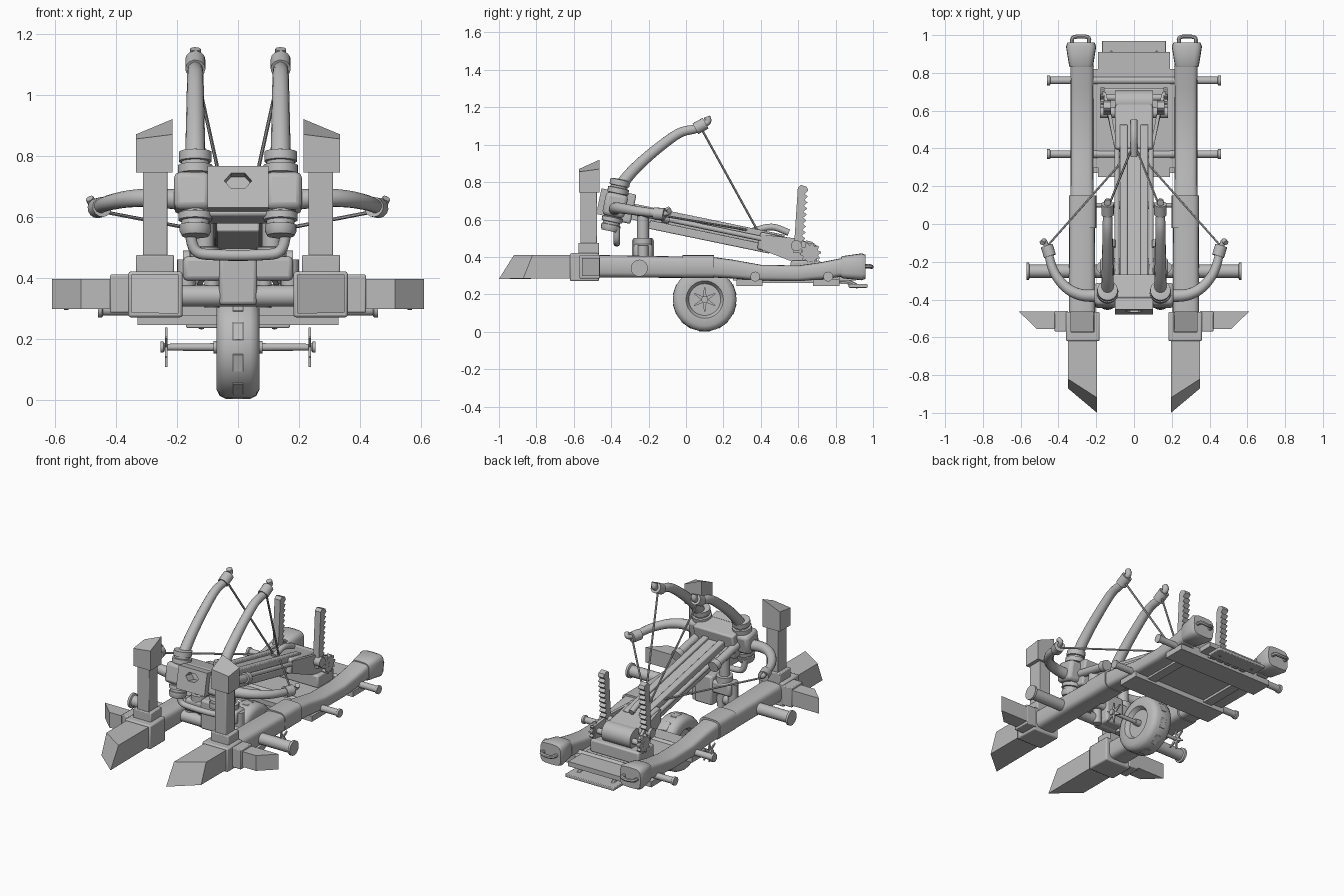
import bpy, bmesh, math
from mathutils import Vector, Matrix

if "Cube" in bpy.data.objects:
    bpy.data.objects.remove(bpy.data.objects["Cube"])

MAT = bpy.data.materials.new("plain grey")
MAT.diffuse_color = (0.5, 0.5, 0.5, 1)
MAT.use_nodes = True
MAT.node_tree.nodes["Principled BSDF"].inputs["Base Color"].default_value = MAT.diffuse_color
SIDES = (1, -1)


def make(name, verts, faces, smooth=True, bevel=0):
    bm = bmesh.new()
    vs = [bm.verts.new(v) for v in verts]
    for f in faces:
        bm.faces.new([vs[i] for i in f])
    bmesh.ops.recalc_face_normals(bm, faces=bm.faces)
    me = bpy.data.meshes.new(name)
    bm.to_mesh(me)
    bm.free()
    ob = bpy.data.objects.new(name, me)
    bpy.context.collection.objects.link(ob)
    me.materials.append(MAT)
    if bevel:
        b = ob.modifiers.new("bevel", 'BEVEL')
        b.width = bevel
        b.segments = 2
    if smooth:
        bpy.context.view_layer.objects.active = ob
        ob.select_set(True)
        bpy.ops.object.shade_smooth_by_angle(angle=math.radians(40))
        ob.select_set(False)
    return ob


def rings(name, loops, **kw):
    """Skin a list of equal-length vertex loops, with end caps."""
    n = len(loops[0])
    faces = [(i * n + j, i * n + (j + 1) % n, (i + 1) * n + (j + 1) % n, (i + 1) * n + j)
             for i in range(len(loops) - 1) for j in range(n)]
    faces += [tuple(range(n)), tuple(range((len(loops) - 1) * n, len(loops) * n))]
    return make(name, [v for l in loops for v in l], faces, **kw)


def box(name, x, y, z, bevel=0, M=None):
    loops = [[Vector((a, b, c)) for a, b in ((x[0], y[0]), (x[1], y[0]), (x[1], y[1]), (x[0], y[1]))] for c in z]
    if M:
        loops = [[M @ v for v in l] for l in loops]
    return rings(name, loops, smooth=bevel > 0, bevel=bevel)


def tube(name, pts, radii, n=14, M=None):
    pts = [Vector(p) for p in pts]
    if M:
        pts = [M @ p for p in pts]
    if not isinstance(radii, (list, tuple)):
        radii = [radii] * len(pts)
    loops, up = [], None
    for i, p in enumerate(pts):
        d = (pts[min(i + 1, len(pts) - 1)] - pts[max(i - 1, 0)]).normalized()
        if up is None:
            up = d.orthogonal().normalized()
        up = (up - d * up.dot(d)).normalized()
        w = d.cross(up)
        loops.append([p + radii[i] * (math.cos(t) * up + math.sin(t) * w)
                      for t in (2 * math.pi * k / n for k in range(n))])
    return rings(name, loops)


def curved(pts, steps=5):
    """Catmull-Rom smoothing of a few path points."""
    P = [Vector(p) for p in pts]
    P = [2 * P[0] - P[1]] + P + [2 * P[-1] - P[-2]]
    out = []
    for i in range(1, len(P) - 2):
        a, b, c, d = P[i - 1:i + 3]
        for k in range(steps):
            t = k / steps
            out.append(0.5 * (2 * b + (c - a) * t + (2 * a - 5 * b + 4 * c - d) * t * t + (3 * b - a - 3 * c + d) * t ** 3))
    return out + [P[-2]]


def beam(name, xc, secs, n=20):
    """Rounded-square log along y: sections (y, z centre, half width, half height)."""
    def sq(c):
        return math.copysign(abs(c) ** 0.5, c)
    return rings(name, [[Vector((xc + hw * sq(math.cos(t)), y, zc + hh * sq(math.sin(t))))
                         for t in (2 * math.pi * k / n for k in range(n))] for y, zc, hw, hh in secs])


# Base frame, built for both sides
for s in SIDES:
    X = lambda a, b: tuple(sorted((s * a, s * b)))
    rings("front_spike", [[(s * .195, -.6, .285), (s * .35, -.6, .285), (s * .35, -.6, .41), (s * .195, -.6, .41)],
                          [(s * .195, -1, .282), (s * .35, -.87, .285), (s * .35, -.82, .41), (s * .195, -.92, .41)]], smooth=False)
    box("corner_block", X(.182, .36), (-.62, -.465), (.27, .42), .008)
    beam("front_rail", s * .275, [(-.47, .35, .07, .06), (0, .345, .068, .057)])
    beam("rail_collar", s * .272, [(-.02, .348, .073, .062), (.15, .348, .073, .062)])
    beam("rear_rail", s * .275, [(.14, .345, .062, .055), (.25, .335, .06, .05), (.4, .315, .06, .043),
                                 (.6, .312, .06, .042), (.72, .325, .06, .046), (.84, .345, .062, .05)])
    beam("rail_end_cap", s * .28, [(.83, .345, .06, .055), (.84, .345, .064, .06), (.94, .347, .08, .072), (.96, .347, .072, .064)])
    tube("rear_handle", curved([(s * .24, .94, .35), (s * .24, .985, .35), (s * .28, .992, .345),
                                (s * .325, .985, .35), (s * .325, .94, .35)], 4), .011, 8)
    # Upright stake
    box("stake_base", X(.21, .335), (-.575, -.465), (.41, .475), .005)
    box("stake_post", X(.232, .312), (-.565, -.475), (.46, .755), .004)
    corners = [(.215, -.572), (.335, -.572), (.335, -.462), (.215, -.462)]
    rings("stake_head", [[(s * x, y, .745) for x, y in corners],
                         [(s * x, y, z) for (x, y), z in zip(corners, (.87, .855, .87, .92))]], smooth=False)
    # Outward stake
    box("side_collar", X(.35, .42), (-.57, -.46), (.285, .41), .005)
    rings("side_spike", [[(s * x, y, z) for x, y in ((.4, -.555), (.515, -.555), (.61, -.463), (.4, -.463))]
                         for z in (.298, .395)], smooth=False)

# Cross bars with flared ends
for y, z, r, w in ((-.25, .34, .035, .57), (.37, .295, .02, .46), (.76, .295, .02, .46)):
    e = r * 1.3
    tube("cross_bar", [(-w, y, z), (-w + .014, y, z), (-w + .018, y, z), (w - .018, y, z), (w - .014, y, z), (w, y, z)],
         [e, e, r, r, e, e], 18)

# Rear deck
box("deck", (-.19, .19), (.25, .91), (.275, .305))
box("rear_step", (-.17, .17), (.87, .97), (.235, .255), .004)
for s in SIDES:
    tube("step_bracket", curved([(s * .12, .8, .27), (s * .12, .87, .265), (s * .12, .92, .24)], 4), .012, 8)
for y in (.34, .75):
    box("deck_plank", (-.33, .33), (y - .07, y + .07), (.245, .28))
for s in SIDES:
    box("deck_edge", tuple(sorted((s * .18, s * .24))), (.3, .82), (.26, .3))
for i in range(5):
    box("deck_slat", (-.13 + i * .055, -.09 + i * .055), (.83, .87), (.255, .28))

# Wheel and axle
wc = Vector((0, .1, .172))


def spin(name, prof, n=32):
    rings(name, [[wc + Vector((x, r * math.cos(2 * math.pi * k / n), r * math.sin(2 * math.pi * k / n)))
                  for k in range(n)] for x, r in prof])


spin("wheel", [(-.045, .085), (-.055, .09), (-.07, .1), (-.07, .14), (-.06, .16), (-.04, .17), (.04, .17),
               (.06, .16), (.07, .14), (.07, .1), (.055, .09), (.045, .085)])
spin("axle", [(-.255, .018), (-.245, .018), (-.24, .011), (-.08, .013), (-.08, .02), (.08, .02), (.08, .013),
              (.24, .011), (.245, .018), (.255, .018)], 12)
for k in range(10):
    M = Matrix.Translation(wc) @ Matrix.Rotation(k * math.pi / 5, 4, 'X')
    box("tread_block", (-.018, .018), (-.03, .03), (.15, .1705), .002, M)
for s in SIDES:
    for k in range(6):
        M = Matrix.Translation(wc) @ Matrix.Rotation(k * math.pi / 3, 4, 'X')
        rings("hub_spoke", [[M @ Vector((s * x, y, z)) for y, z in ((-.012, 0), (.012, 0), (.003, .065), (-.003, .065))]
                            for x in (.231, .239)], smooth=False)

# Stand under the bow
box("stand_beam", (-.18, .18), (-.28, -.18), (.39, .47), .015)
box("stand_core", (-.062, .062), (-.29, -.17), (.31, .495), .012)
for s in SIDES:
    tube("stand_post", [(s * .11, -.23, .44), (s * .11, -.23, .5), (s * .11, -.23, .502), (s * .11, -.23, .64)], [.05, .05, .032, .032])
    tube("stand_foot", [(s * .085, -.23, .3), (s * .085, -.23, .42)], .025)
    tube("stand_rod", [(s * .17, -.23, .34), (s * .17, -.23, .46)], .03)
tube("front_pipe", curved([(-.16, -.37, .56), (-.14, -.37, .49), (-.08, -.37, .475), (.08, -.37, .475),
                           (.14, -.37, .49), (.16, -.37, .56)]), .018)

# Tilted stock: local y runs along it, local z is up
T = Matrix.Translation((0, -.38, .67)) @ Matrix.Rotation(math.radians(-11.7), 4, 'X')
box("stock_lower", (-.07, .07), (.2, .86), (-.08, -.035), .006, T)
box("stock_middle", (-.035, .035), (0, .95), (-.05, .02), 0, T)
for s in SIDES:
    X = lambda a, b: tuple(sorted((s * a, s * b)))
    box("stock_rail", X(.035, .075), (.06, .92), (-.01, .035), .005, T)
    tube("stock_rod", [(s * .09, .05, -.01), (s * .09, .85, -.01)], .014, 10, T)
    tube("rod_clamp", [(s * .13, -.02, .0), (s * .13, .26, .0), (s * .13, .262, .0), (s * .13, .3, .0)], [.025, .025, .034, .034], 14, T)
# Bow housing with hexagonal bore
hexa = [(.045 * math.cos(k * math.pi / 3), .03 + .03 * math.sin(k * math.pi / 3)) for k in range(6)]
rim = [(.1, .03), (.1, .08), (-.1, .08), (-.1, .03), (-.1, -.06), (.1, -.06)]
v = [T @ Vector((x, y, z)) for y in (-.09, .06) for x, z in rim + hexa]
f = []
for k in range(6):
    j = (k + 1) % 6
    f += [(k, j, 6 + j, 6 + k), (12 + k, 12 + j, 18 + j, 18 + k), (k, j, 12 + j, 12 + k), (6 + k, 6 + j, 18 + j, 18 + k)]
make("bow_housing", v, f, smooth=False)
box("housing_back", (-.14, .14), (-.03, .1), (-.075, .085), .01, T)
for s in SIDES:
    X = lambda a, b: tuple(sorted((s * a, s * b)))
    # Stacked barrel holding each bow arm
    prof = [(-.135, .045), (-.12, .052), (-.1, .052), (-.098, .046), (-.085, .046), (-.083, .056), (-.06, .056), (-.058, .048),
            (.07, .048), (.072, .057), (.1, .057), (.102, .046), (.112, .046), (.114, .054), (.145, .054), (.148, .04)]
    tube("bow_barrel", [(s * .14, 0, z) for z, r in prof], [r for z, r in prof], 18, T)
    box("barrel_clamp", X(.09, .21), (-.06, .06), (-.055, .07), .02, T)
    # Upper arm
    arm = curved([(s * .14, -.36, .77), (s * .14, -.28, .865), (s * .14, -.17, .965), (s * .14, -.04, 1.06), (s * .14, .05, 1.085), (s * .14, .1, 1.11)])
    tube("upper_arm", arm, [.034 - .012 * i / (len(arm) - 1) for i in range(len(arm))])
    tube("upper_arm_cap", [(s * .14, .05, 1.085), (s * .14, .105, 1.115)], .033)
    tube("upper_arm_hook", curved([(s * .14, .09, 1.105), (s * .14, .118, 1.125), (s * .14, .112, 1.15)], 4), .018, 10)
    # Lower arm
    arm = curved([(s * .18, -.38, .655), (s * .28, -.375, .662), (s * .36, -.335, .658), (s * .425, -.25, .645), (s * .46, -.13, .63)])
    tube("lower_arm", arm, [.034 - .012 * i / (len(arm) - 1) for i in range(len(arm))])
    tube("lower_arm_cap", [(s * .445, -.17, .632), (s * .462, -.115, .628)], .033)
    tube("lower_arm_hook", curved([(s * .462, -.12, .63), (s * .475, -.09, .64), (s * .487, -.1, .66)], 4), .014, 10)
    # Strings
    tube("upper_string", [(s * .14, .08, 1.09), (s * .02, .38, .545)], .006, 6)
    tube("lower_string", [(s * .462, -.12, .62), (s * .02, .38, .535)], .006, 6)

# Winch at the rear of the stock
box("trigger_block", (-.1, .1), (.79, 1.05), (-.07, .025), .012, T)
tube("string_latch", curved([(0, .36, .54), (0, .46, .56), (0, .55, .53)]), .018, 10)
tube("winch_drum", [(-.1, .645, .425), (.1, .645, .425)], .062, 24)
tube("winch_axle", [(-.18, .67, .42), (.18, .67, .42)], .018, 12)
box("winch_base", (-.17, .17), (.56, .72), (.3, .38), .01)
for s in SIDES:
    rings("winch_cheek", [[(s * (x + d), y, z) for x, y, z in ((.085, .4, .44), (.085, .4, .52), (.12, .58, .5), (.15, .7, .46), (.15, .7, .36), (.12, .58, .37))]
                          for d in (0, .018)], smooth=False)
    gear = [((.057 if k % 4 < 2 else .044), k * math.pi / 20) for k in range(40)]
    rings("winch_gear", [[(s * x, .665 + r * math.cos(a), .42 + r * math.sin(a)) for r, a in gear] for x in (.155, .178)], smooth=False)
    # Toothed lever
    prof = [(.575, .42), (.598, .77), (.615, .785), (.645, .775)]
    for k in range(9):
        z = .755 - k * .032
        prof += [(.654 - k * .002, z), (.634 - k * .002, z - .018)]
    prof += [(.62, .42)]
    rings("toothed_lever", [[(s * x, y, z) for y, z in prof] for x in (.122, .162)], smooth=False)
    tube("lever_pivot", [(s * .1, .59, .46), (s * .18, .59, .46)], .03, 12)
